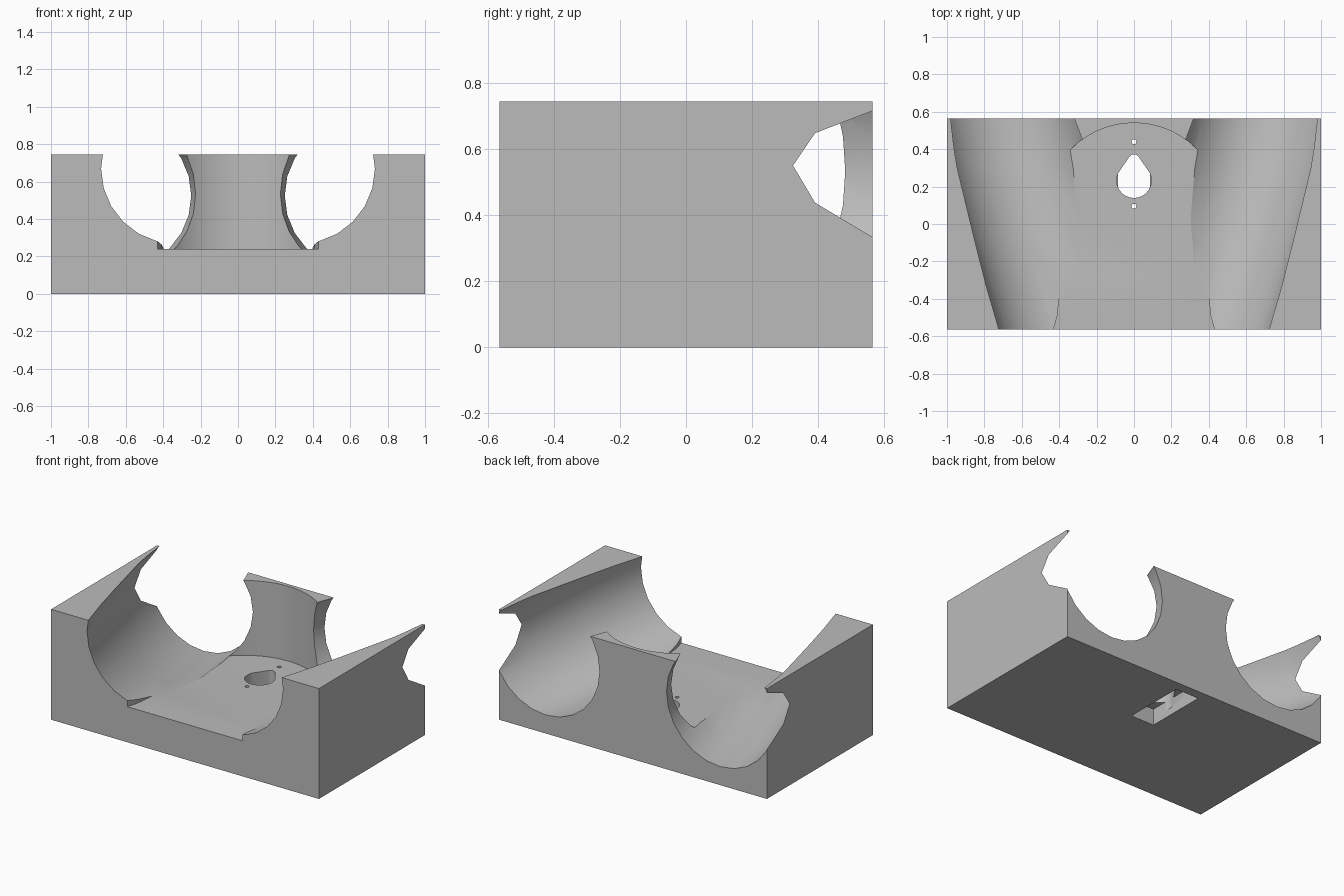
import bpy, bmesh, math

old = bpy.data.objects.get("Cube")
if old:
    bpy.data.objects.remove(old, do_unlink=True)

grey = bpy.data.materials.new("plain grey")
grey.use_nodes = True
colour = (0.5, 0.5, 0.5, 1)
grey.diffuse_color = colour
grey.node_tree.nodes["Principled BSDF"].inputs["Base Color"].default_value = colour


def loft(name, rings):
    """Closed solid through a list of equal-length rings."""
    bm = bmesh.new()
    loops = [[bm.verts.new(p) for p in ring] for ring in rings]
    n = len(loops[0])
    for a, b in zip(loops, loops[1:]):
        for i in range(n):
            j = (i + 1) % n
            bm.faces.new((a[i], a[j], b[j], b[i]))
    bm.faces.new(loops[0])
    bm.faces.new(loops[-1])
    bmesh.ops.recalc_face_normals(bm, faces=bm.faces)
    mesh = bpy.data.meshes.new(name)
    bm.to_mesh(mesh)
    bm.free()
    mesh.materials.append(grey)
    obj = bpy.data.objects.new(name, mesh)
    bpy.context.collection.objects.link(obj)
    return obj


def prism(name, outline, z0, z1):
    return loft(name, [[(x, y, z) for x, y in outline] for z in (z0, z1)])


def box(name, hx, y0, y1, z0, z1):
    return prism(name, [(-hx, y0), (hx, y0), (hx, y1), (-hx, y1)], z0, z1)


def arc(cx, cy, r, start, end, steps):
    angles = [math.radians(start + (end - start) * i / steps) for i in range(steps + 1)]
    return [(cx + r * math.cos(a), cy + r * math.sin(a)) for a in angles]


# Solid block
block = box("cradle_block", 1, -0.565, 0.565, 0, 0.745)
cutters = []

# Two diverging round channels: y, centre x, centre z, radius
sections = [(-0.7, 0.29, 0.69, 0.4), (-0.565, 0.33, 0.67, 0.402),
            (-0.1, 0.47, 0.61, 0.405), (0.3, 0.585, 0.553, 0.41),
            (0.565, 0.65, 0.525, 0.4), (0.7, 0.683, 0.51, 0.396)]
for side, label in ((1, "left"), (-1, "right")):
    rings = [[(side * x, y, z) for x, z in arc(cx, cz, r, 0, 345, 23)]
             for y, cx, cz, r in sections]
    cutters.append(loft(label + "_channel_cutter", rings))

# Central recess with a curved back wall and flat floor
back = arc(0, 0.066, 0.474, 41.5, 138.5, 20)
front = [(-0.40, -0.4), (-0.41, -0.49), (-0.43, -0.565), (-0.45, -0.7)]
outline = back + front + [(-x, y) for x, y in reversed(front)]
cutters.append(prism("central_recess_cutter", outline, 0.24, 0.9))

# Slot under the base, teardrop opening and two pin holes
cutters.append(box("bottom_slot_cutter", 0.086, 0.08, 0.5, -0.1, 0.11))
drop = arc(0, 0.232, 0.093, 155, 385, 16) + arc(0, 0.34, 0.032, 30, 150, 6)
cutters.append(prism("teardrop_cutter", drop, 0.05, 0.4))
for label, y in (("rear", 0.44), ("front", 0.095)):
    cutters.append(prism(label + "_pin_hole_cutter", arc(0, y, 0.013, 0, 330, 11), 0.05, 0.4))

# Carve the block and keep the result as plain mesh
for cutter in cutters:
    mod = block.modifiers.new(cutter.name, 'BOOLEAN')
    mod.operation = 'DIFFERENCE'
    mod.solver = 'EXACT'
    mod.object = cutter
bpy.context.view_layer.update()
graph = bpy.context.evaluated_depsgraph_get()
carved = bpy.data.meshes.new_from_object(block.evaluated_get(graph))
block.modifiers.clear()
block.data = carved
for cutter in cutters:
    bpy.data.objects.remove(cutter, do_unlink=True)

# Soften the channels, keep the rims sharp
bpy.ops.object.select_all(action='DESELECT')
block.select_set(True)
bpy.context.view_layer.objects.active = block
bpy.ops.object.shade_smooth_by_angle(angle=math.radians(20))
